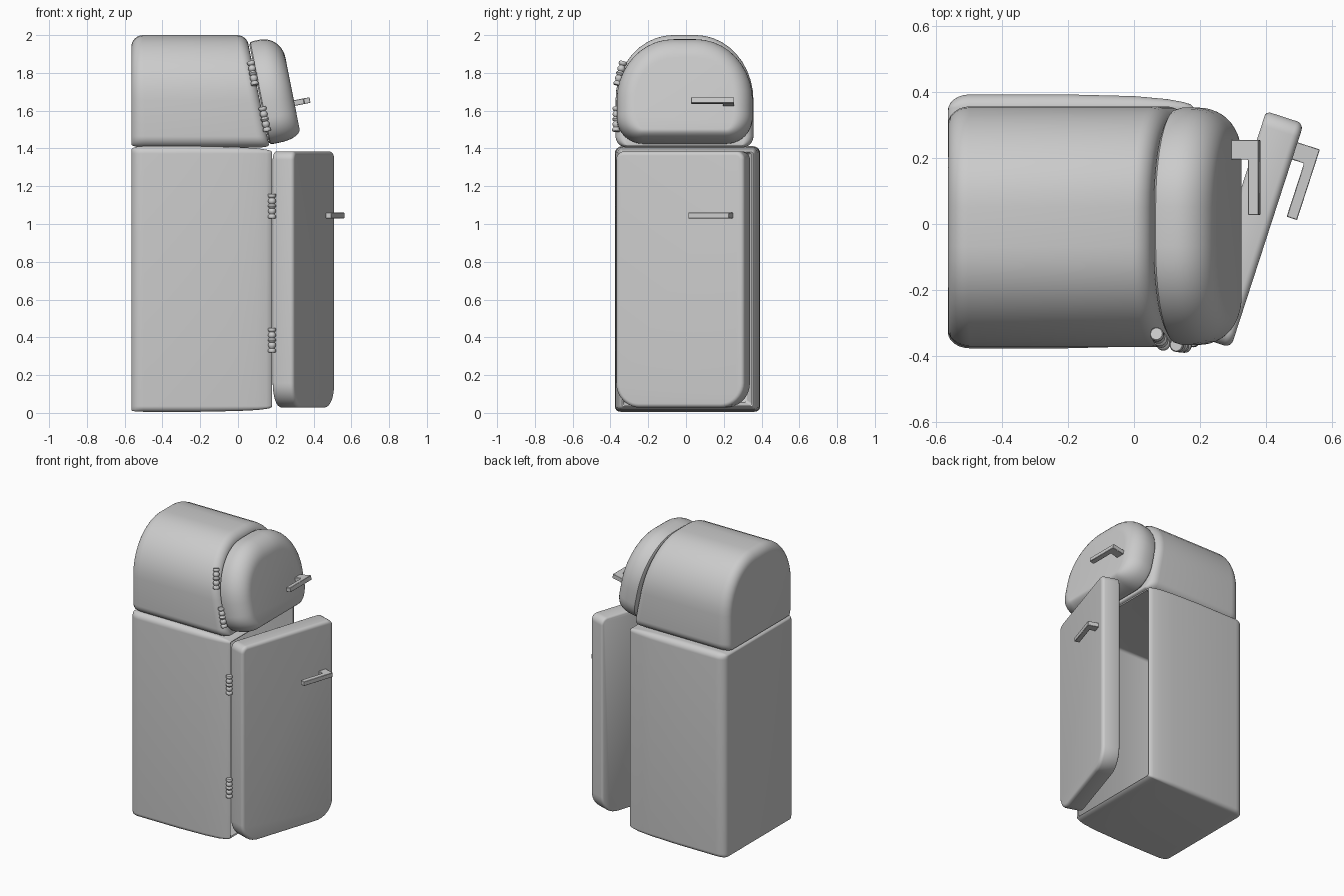
import bpy, bmesh
from math import sin, cos, pi, radians
from mathutils import Vector, Matrix

if "Cube" in bpy.data.objects:
    bpy.data.objects.remove(bpy.data.objects["Cube"])


def finish(name, bm):
    bmesh.ops.recalc_face_normals(bm, faces=bm.faces)
    me = bpy.data.meshes.new(name)
    bm.to_mesh(me)
    bm.free()
    ob = bpy.data.objects.new(name, me)
    bpy.context.collection.objects.link(ob)
    bpy.ops.object.select_all(action='DESELECT')
    ob.select_set(True)
    bpy.context.view_layer.objects.active = ob
    bpy.ops.object.shade_smooth_by_angle(angle=radians(38))
    return ob


def outline(y0, y1, z0, z1, top, bot, n=10):
    """Rounded rectangle in (y, z); top and bot are (ry, rz) corner radii."""
    pts = []
    for k, (sy, sz) in enumerate([(1, 1), (-1, 1), (-1, -1), (1, -1)]):
        ry, rz = top if sz > 0 else bot
        cy = y1 - ry if sy > 0 else y0 + ry
        cz = z1 - rz if sz > 0 else z0 + rz
        for i in range(n + 1):
            a = (k + i / n) * pi / 2
            pts.append((cy + ry * cos(a), cz + rz * sin(a)))
    return pts


def loft(name, box, top, bot, rings, place):
    """Skin rings (depth, side inset, bottom inset, top inset), capped at both ends."""
    y0, y1, z0, z1 = box
    bm = bmesh.new()
    loops = []
    for x, d, db, dt in rings:
        t = [max(top[0] - d, .012), max(top[1] - dt, .012)]
        b = [max(bot[0] - d, .012), max(bot[1] - db, .012)]
        pts = outline(y0 + d, y1 - d, z0 + db, z1 - dt, t, b)
        loops.append([bm.verts.new(place(x, y, z)) for y, z in pts])
    for a, b in zip(loops, loops[1:]):
        for i in range(len(a)):
            j = (i + 1) % len(a)
            bm.faces.new((a[i], a[j], b[j], b[i]))
    bm.faces.new(loops[0])
    bm.faces.new(loops[-1])
    return finish(name, bm)


def round_edge(x0, x1, dy, db, dt, n=6):
    """Rings turning from full size at x0 to an inset face at x1."""
    out = []
    for i in range(n + 1):
        a = i / n * pi / 2
        k = 1 - cos(a)
        out.append((x0 + (x1 - x0) * sin(a), dy * k, db * k, dt * k))
    return out


def handle(name, place, bar, stem_y, n0, n1, n2, z0, z1):
    """L-shaped pull: long bar plus one stem to the door."""
    bm = bmesh.new()
    prof = [(n0, stem_y), (n0, bar[1]), (n2, bar[1]), (n2, bar[0]), (n1, bar[0]), (n1, stem_y)]
    f = bm.faces.new([bm.verts.new((n, y, z0)) for n, y in prof])
    ext = bmesh.ops.extrude_face_region(bm, geom=[f])
    for v in ext['geom']:
        if isinstance(v, bmesh.types.BMVert):
            v.co.z = z1
    bmesh.ops.bevel(bm, geom=bm.edges[:], offset=.002, segments=1, affect='EDGES')
    for v in bm.verts:
        v.co = place(*v.co)
    finish(name, bm)


def hinge(name, top, bottom, seg=20):
    """Turned hinge pin with beads and end caps."""
    prof = [(0, 0), (.018, 0), (.021, .03), (.021, .1), (.018, .14), (.013, .17),
            (.018, .23), (.021, .30), (.018, .37), (.013, .41), (.019, .45), (.022, .5)]
    prof += [(r, 1 - h) for r, h in reversed(prof[:-1])]
    top, bottom = Vector(top), Vector(bottom)
    axis = top - bottom
    rot = axis.to_track_quat('Z', 'Y').to_matrix().to_4x4()
    bm = bmesh.new()
    vs = [bm.verts.new((r, 0, h * axis.length)) for r, h in prof]
    es = [bm.edges.new(p) for p in zip(vs, vs[1:])]
    bmesh.ops.spin(bm, geom=vs + es, cent=(0, 0, 0), axis=(0, 0, 1), angle=2 * pi, steps=seg)
    bmesh.ops.remove_doubles(bm, verts=bm.verts[:], dist=1e-5)
    bm.transform(Matrix.Translation(bottom) @ rot)
    finish(name, bm)


# Lower cabinet: outer shell narrowing to the front, then the hollow inside
rings = round_edge(-.5, -.565, .05, .008, .02)[::-1]
rings += [(-.2, 0, 0, 0), (0, .005, .004, .005), (.1, .014, .009, .011),
          (.15, .023, .015, .018), (.172, .03, .02, .024), (.18, .038, .027, .03),
          (.176, .046, .034, .037), (.1, .034, .028, .03), (-.2, .02, .02, .02),
          (-.45, .02, .02, .02), (-.51, .035, .03, .03), (-.54, .07, .05, .05)]
loft('lower_cabinet', (-.377, .393, .006, 1.412), (.04, .04), (.03, .03), rings,
     lambda x, y, z: Vector((x, y, z)))


# Freezer compartment: domed section with a slanted front
def freezer_place(u, y, z):
    front = .166 - .205 * (z - 1.41)
    return Vector((-.565 + u * (front + .565), y, z))


rings = (round_edge(.1, 0, .055, .018, .065)[::-1]
         + round_edge(.92, 1, .05, .015, .045))
loft('freezer_compartment', (-.373, .357, 1.405, 2.0), (.305, .345), (.06, .06),
     rings, freezer_place)

# Freezer door: tilted to lie against the slanted front, with a puffy outer face
TILT = radians(11.2)


def freezer_door_place(n, y, t):
    return Vector((.165 + n * cos(TILT) - t * sin(TILT), y,
                   1.42 + n * sin(TILT) + t * cos(TILT)))


rings = [(0, .018, .012, .015), (.008, .005, .003, .004)]
rings += [(.025, 0, 0, 0)] + round_edge(.06, .174, .1, .05, .12, 10)
loft('freezer_door', (-.367, .353, 0, .555), (.30, .33), (.14, .14), rings,
     freezer_door_place)
handle('freezer_door_handle', freezer_door_place, (.027, .255), .195, .155, .225, .258, .175, .205)

# Lower door: swung open about its hinge side
SWING = radians(18)


def lower_door_place(n, v, z):
    return Vector((.18 + n * cos(SWING) + v * sin(SWING),
                   -.338 - n * sin(SWING) + v * cos(SWING), z))


rings = [(0, .012, .012, .012), (.004, .004, .004, .004), (.012, 0, 0, 0)]
rings += round_edge(.098, .12, .022, .022, .022)
loft('lower_door', (0, .715, .028, 1.385), (.045, .045), (.13, .13), rings,
     lower_door_place)
handle('lower_door_handle', lower_door_place, (.43, .655), .6, .11, .158, .191, 1.03, 1.06)

# Hinges on the left edge of both doors
hinge('lower_hinge_top', (.18, -.352, 1.16), (.18, -.352, 1.03))
hinge('lower_hinge_bottom', (.18, -.352, .45), (.18, -.352, .32))
hinge('freezer_hinge_top', (.068, -.333, 1.86), (.09, -.365, 1.735))
hinge('freezer_hinge_bottom', (.128, -.367, 1.62), (.155, -.37, 1.49))
